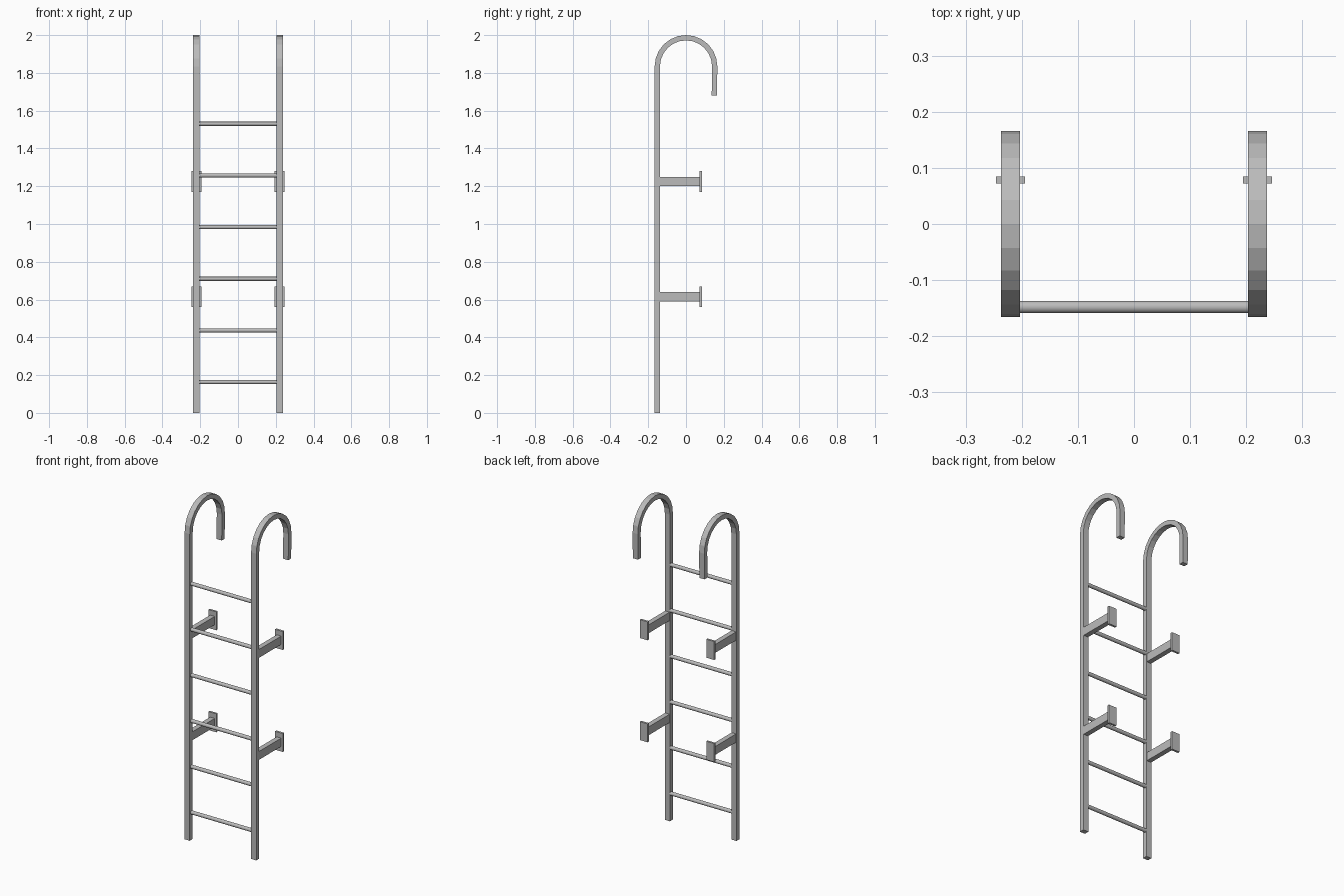
import bpy, bmesh, math
from mathutils import Matrix, Vector

cube = bpy.data.objects.get("Cube")
if cube:
    bpy.data.objects.remove(cube)

steel = bpy.data.materials.new("grey steel")
steel.use_nodes = True
GREY = (0.5, 0.5, 0.5, 1)
steel.diffuse_color = GREY
steel.node_tree.nodes["Principled BSDF"].inputs["Base Color"].default_value = GREY

RAIL_X, RAIL_W, RAIL_D = 0.22, 0.034, 0.028
OUTER = 0.166
ARC_Z = 2.0 - OUTER
HOOK_END = 1.68


def finish(bm, name):
    bmesh.ops.recalc_face_normals(bm, faces=bm.faces[:])
    mesh = bpy.data.meshes.new(name)
    bm.to_mesh(mesh)
    bm.free()
    mesh.materials.append(steel)
    obj = bpy.data.objects.new(name, mesh)
    bpy.context.collection.objects.link(obj)
    return obj


def box(name, low, high):
    low, high = Vector(low), Vector(high)
    bm = bmesh.new()
    place = Matrix.Translation((low + high) / 2) @ Matrix.Diagonal((*(high - low), 1))
    bmesh.ops.create_cube(bm, size=1, matrix=place)
    return finish(bm, name)


# Square rail bent into a hook over the top
def rail(name, x):
    def outline(r):
        arc = [(-r * math.cos(math.radians(a)), ARC_Z + r * math.sin(math.radians(a)))
               for a in range(0, 181, 15)]
        return [(-r, 0)] + arc + [(r - 0.002, HOOK_END)]

    bm = bmesh.new()
    rings = []
    for (yo, zo), (yi, zi) in zip(outline(OUTER), outline(OUTER - RAIL_D)):
        a, b = x - RAIL_W / 2, x + RAIL_W / 2
        rings.append([bm.verts.new(p) for p in
                      ((a, yo, zo), (b, yo, zo), (b, yi, zi), (a, yi, zi))])
    for r, s in zip(rings, rings[1:]):
        for i in range(4):
            j = (i + 1) % 4
            bm.faces.new((r[i], r[j], s[j], s[i]))
    bm.faces.new(rings[0])
    bm.faces.new(rings[-1])
    finish(bm, name)


# Rails and wall brackets on both sides
for side, x in (("left", RAIL_X), ("right", -RAIL_X)):
    rail(side + "_rail", x)
    for level, z in (("lower", 0.615), ("upper", 1.225)):
        box(f"{side}_{level}_bracket_arm",
            (x - 0.015, -0.14, z - 0.025), (x + 0.015, 0.073, z + 0.025))
        box(f"{side}_{level}_wall_plate",
            (x - 0.026, 0.072, z - 0.055), (x + 0.026, 0.085, z + 0.055))

# Round rungs
for i in range(6):
    bm = bmesh.new()
    place = Matrix.Translation((0, -0.148, 0.163 + 0.2735 * i)) @ Matrix.Rotation(math.pi / 2, 4, "Y")
    bmesh.ops.create_cone(bm, cap_ends=True, segments=16, radius1=0.011, radius2=0.011,
                          depth=2 * RAIL_X - RAIL_W + 0.01, matrix=place)
    rung = finish(bm, f"rung_{i + 1}")
    for p in rung.data.polygons:
        p.use_smooth = len(p.vertices) == 4
